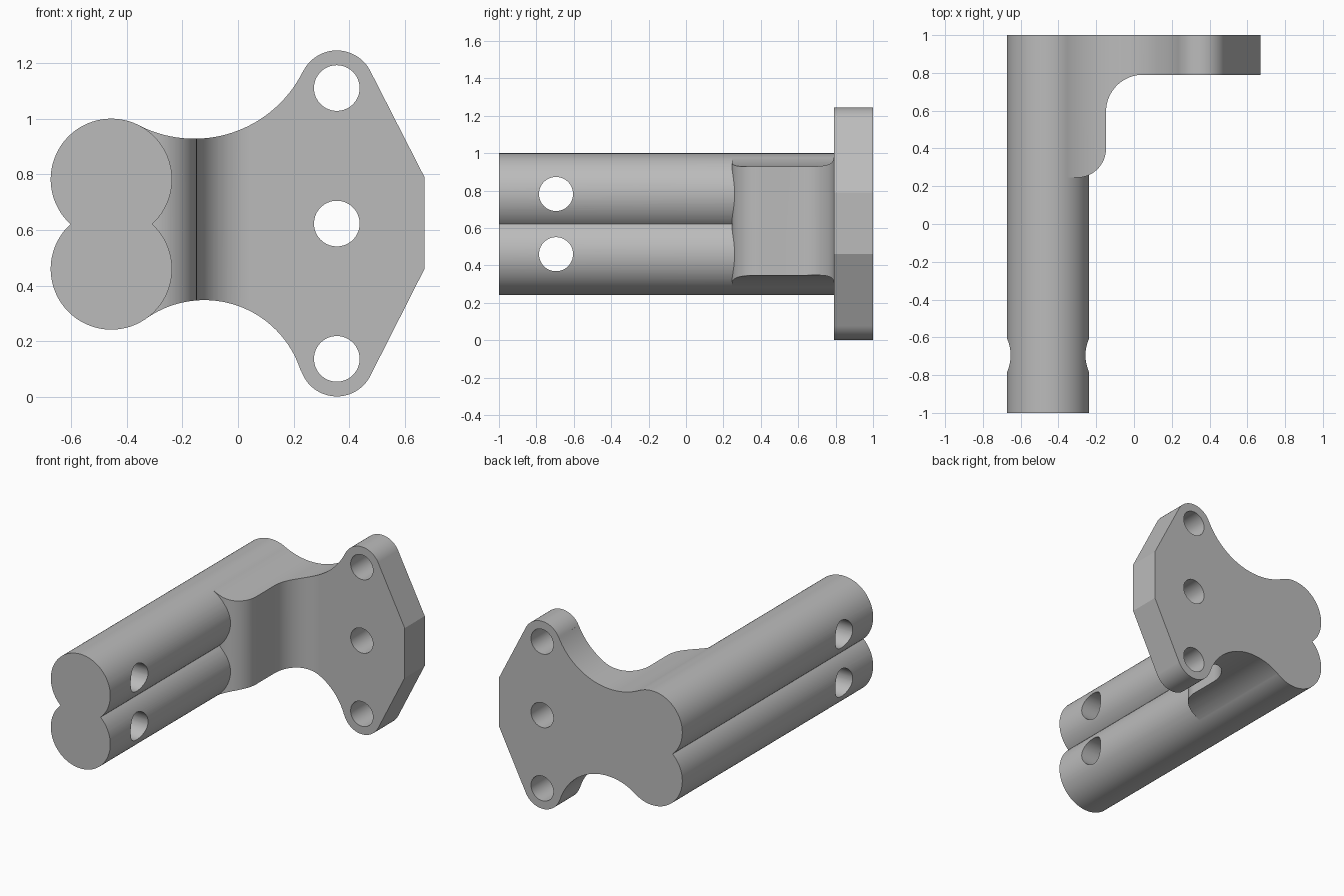
import bpy, bmesh
from math import atan2, acos, cos, sin, pi, radians
from mathutils import Vector

default = bpy.data.objects.get("Cube")
if default:
    bpy.data.objects.remove(default)

grey = bpy.data.materials.new("plain_grey")
grey.use_nodes = True
grey.diffuse_color = (0.5, 0.5, 0.5, 1)
grey.node_tree.nodes["Principled BSDF"].inputs["Base Color"].default_value = (0.5, 0.5, 0.5, 1)


def on_circle(c, r, a):
    return Vector((c.x + r * cos(a), c.y + r * sin(a)))


def angle_to(c, p):
    return atan2(p.y - c.y, p.x - c.x)


def arc(c, r, a0, a1, ccw, n=40):
    """Points on a circle from angle a0 to a1 in the given direction."""
    if ccw and a1 < a0:
        a1 += 2 * pi
    if not ccw and a1 > a0:
        a1 -= 2 * pi
    return [on_circle(c, r, a0 + (a1 - a0) * i / n) for i in range(n + 1)]


def prism(name, points, axis, low, high):
    """Extrude a 2D outline along an axis; the outline fills the other two axes."""
    bm = bmesh.new()

    def place(p, h):
        co = [p.x, p.y]
        co.insert(axis, h)
        return bm.verts.new(co)

    face = bm.faces.new([place(p, low) for p in points])
    depth = Vector((0, 0, 0))
    depth[axis] = high - low
    made = bmesh.ops.extrude_face_region(bm, geom=[face], use_keep_orig=True)
    bmesh.ops.translate(bm, vec=depth, verts=[v for v in made["geom"] if isinstance(v, bmesh.types.BMVert)])
    bmesh.ops.recalc_face_normals(bm, faces=bm.faces)
    mesh = bpy.data.meshes.new(name)
    bm.to_mesh(mesh)
    bm.free()
    mesh.materials.append(grey)
    obj = bpy.data.objects.new(name, mesh)
    bpy.context.collection.objects.link(obj)
    return obj


def combine(target, other, operation):
    """Apply a boolean and discard the second object."""
    mod = target.modifiers.new("cut", "BOOLEAN")
    mod.operation, mod.object, mod.solver = operation, other, "EXACT"
    bpy.context.view_layer.objects.active = target
    bpy.ops.object.modifier_apply(modifier=mod.name)
    bpy.data.objects.remove(other)


# Key circles in the front plane
bar_r, ear_r, hole_r = 0.218, 0.135, 0.082
bar_top, bar_low = Vector((-0.455, 0.782)), Vector((-0.455, 0.46))
ear_top, ear_low = Vector((0.355, 1.11)), Vector((0.355, 0.137))
waist_top, waist_top_r = Vector((-0.157, 1.364)), 0.436
waist_low, waist_low_r = Vector((-0.121, -0.015)), 0.363
corner_top, corner_low = Vector((0.67, 0.79)), Vector((0.67, 0.46))


def tangent_angle(c, r, p, side):
    return angle_to(c, p) + side * acos(r / (p - c).length)


# Flange outline: waist arcs, rounded ears and a clipped right edge
outline = [bar_low, bar_top]
outline += arc(waist_top, waist_top_r, angle_to(waist_top, bar_top), angle_to(waist_top, ear_top), True)
outline += arc(ear_top, ear_r, angle_to(ear_top, waist_top),
               tangent_angle(ear_top, ear_r, corner_top, 1), False)
outline += [corner_top, corner_low]
outline += arc(ear_low, ear_r, tangent_angle(ear_low, ear_r, corner_low, -1),
               angle_to(ear_low, waist_low), False)
outline += arc(waist_low, waist_low_r, angle_to(waist_low, ear_low), angle_to(waist_low, bar_low), True)
bracket = prism("mounting_bracket", outline, 1, 0.1, 1)

# Plan outline: thin plate, inner fillet and rounded nose
plan = [Vector((-0.6, 1.1)), Vector((-0.6, 0.245))]
plan += arc(Vector((-0.303, 0.4)), 0.155, -pi / 2, 0, True, 24)
plan += arc(Vector((0.047, 0.595)), 0.195, pi, pi / 2, False, 24)
plan += [Vector((0.8, 0.79)), Vector((0.8, 1.1))]
combine(bracket, prism("plan_shape", plan, 2, -0.2, 1.5), "INTERSECT")

# Twin round bar as one figure-eight outline
half = (bar_top.y - bar_low.y) / 2
meet = acos(half / bar_r)
lobes = arc(bar_top, bar_r, -pi / 2 + meet, 1.5 * pi - meet, True, 90)[:-1]
lobes += arc(bar_low, bar_r, pi / 2 + meet, 2.5 * pi - meet, True, 90)[:-1]
combine(bracket, prism("twin_bar", lobes, 1, -1, 1), "UNION")

# Flange holes run front to back, bar holes run side to side
for c in (ear_top, Vector((0.355, 0.623)), ear_low):
    combine(bracket, prism("flange_hole", arc(c, hole_r, 0, 2 * pi, True, 64)[:-1], 1, 0.5, 1.2), "DIFFERENCE")
for bar in (bar_top, bar_low):
    c = Vector((-0.695, bar.y))
    combine(bracket, prism("bar_hole", arc(c, 0.091, 0, 2 * pi, True, 64)[:-1], 0, -0.9, 0), "DIFFERENCE")

# Smooth curved walls, crisp edges
bpy.ops.object.select_all(action="DESELECT")
bracket.select_set(True)
bpy.context.view_layer.objects.active = bracket
bpy.ops.object.shade_smooth_by_angle(angle=radians(25))
weighted = bracket.modifiers.new("even_shading", "WEIGHTED_NORMAL")
weighted.keep_sharp = True
